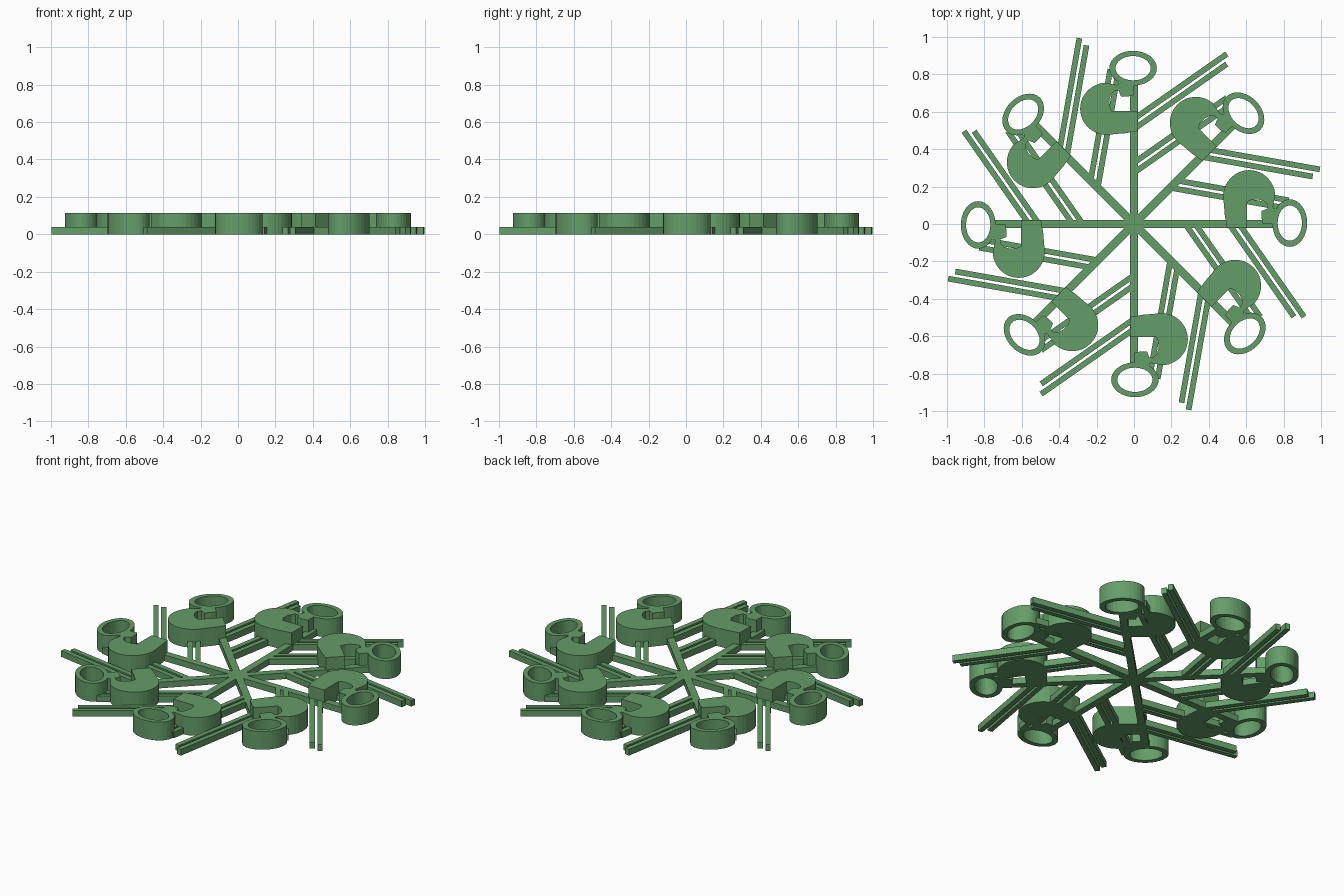
import bpy, bmesh, math
from mathutils import Matrix

if "Cube" in bpy.data.objects:
    bpy.data.objects.remove(bpy.data.objects["Cube"])

LOW, HIGH = 0.038, 0.113   # heights of the bars and of the ornaments

green = bpy.data.materials.new("green")
green.diffuse_color = (0.13, 0.34, 0.14, 1)
green.use_nodes = True
green.node_tree.nodes["Principled BSDF"].inputs["Base Color"].default_value = green.diffuse_color


def finish(name, bm, turn):
    bmesh.ops.recalc_face_normals(bm, faces=bm.faces)
    bmesh.ops.transform(bm, matrix=Matrix.Rotation(turn, 4, 'Z'), verts=bm.verts)
    me = bpy.data.meshes.new(name)
    bm.to_mesh(me)
    bm.free()
    me.materials.append(green)
    ob = bpy.data.objects.new(name, me)
    bpy.context.collection.objects.link(ob)


def prism(name, pts, h, turn):
    bm = bmesh.new()
    face = bm.faces.new([bm.verts.new((x, y, 0)) for x, y in pts])
    top = bmesh.ops.extrude_face_region(bm, geom=[face], use_keep_orig=True)
    verts = [g for g in top["geom"] if isinstance(g, bmesh.types.BMVert)]
    bmesh.ops.translate(bm, vec=(0, 0, h), verts=verts)
    finish(name, bm, turn)


def bar(name, a, b, w, turn):
    dx, dy = b[0] - a[0], b[1] - a[1]
    n = math.hypot(dx, dy)
    ox, oy = -dy / n * w / 2, dx / n * w / 2
    prism(name, [(a[0] + ox, a[1] + oy), (a[0] - ox, a[1] - oy),
                 (b[0] - ox, b[1] - oy), (b[0] + ox, b[1] + oy)], LOW, turn)


def oval_ring(name, cx, cy, outer, inner, turn, n=32):
    bm = bmesh.new()
    loops = []
    for (rx, ry), z in ((outer, 0), (outer, HIGH), (inner, HIGH), (inner, 0)):
        loops.append([bm.verts.new((cx + rx * math.cos(2 * math.pi * i / n),
                                    cy + ry * math.sin(2 * math.pi * i / n), z))
                      for i in range(n)])
    for k in range(4):
        p, q = loops[k], loops[(k + 1) % 4]
        for i in range(n):
            j = (i + 1) % n
            bm.faces.new((p[i], p[j], q[j], q[i]))
    finish(name, bm, turn)


# Hook outline: foot block, round back, small claw, then the hollow
hook = [(0.02, 0.605), (0.02, 0.497), (-0.05, 0.485)]
for i in range(19):
    a = math.radians(-75 - i * 10.5)
    hook.append((-0.145 + 0.143 * math.cos(a), 0.616 + 0.14 * math.sin(a)))
hook += [(-0.09, 0.743), (-0.075, 0.755), (-0.06, 0.762), (0.0, 0.755), (0.0, 0.69),
         (-0.03, 0.682), (-0.07, 0.682), (-0.082, 0.715), (-0.105, 0.712),
         (-0.122, 0.695), (-0.132, 0.665), (-0.132, 0.635), (-0.12, 0.605)]

# Eight identical arms
for k in range(8):
    t = k * math.pi / 4
    bar("spine", (0, 0), (0, 0.75), 0.043, t)
    for y in (0.562, 0.508, 0.328, 0.274):          # paired side rods
        bar("side_rod", (0, y), (0.496, y + 0.347), 0.03, t)
    prism("hook", hook, HIGH, t)
    oval_ring("tip_ring", -0.005, 0.833, (0.127, 0.093), (0.094, 0.065), t)
